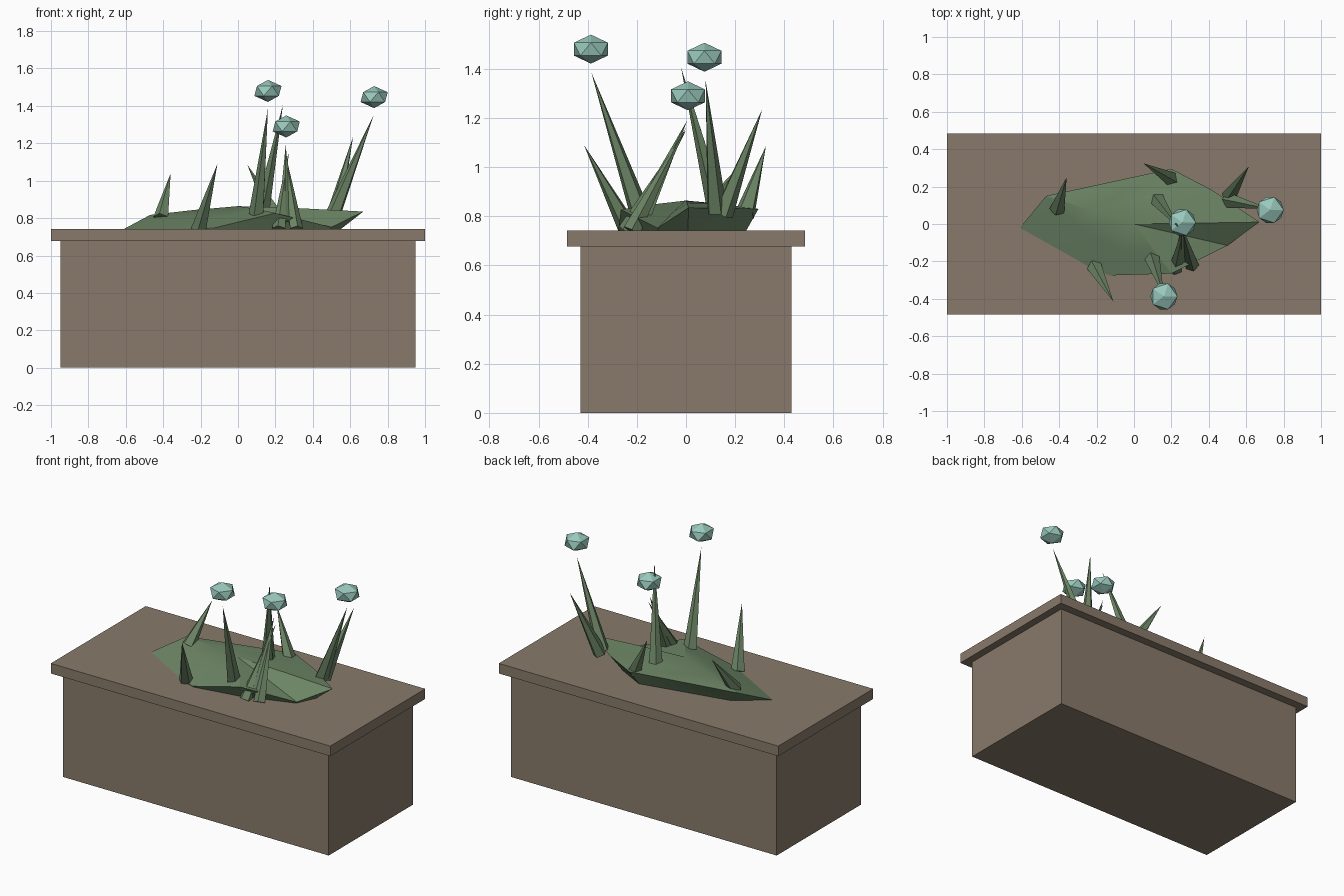
import bpy, bmesh, math
from mathutils import Vector, Matrix

cube = bpy.data.objects.get("Cube")
if cube:
    bpy.data.objects.remove(cube, do_unlink=True)


def material(name, rgb):
    mat = bpy.data.materials.new(name)
    mat.use_nodes = True
    mat.diffuse_color = (*rgb, 1)
    mat.node_tree.nodes["Principled BSDF"].inputs["Base Color"].default_value = (*rgb, 1)
    return mat


BROWN = material("warm brown", (0.25, 0.195, 0.145))
GREEN = material("leaf green", (0.15, 0.235, 0.13))
TEAL = material("pale teal", (0.32, 0.58, 0.5))


def finish(name, bm, mat):
    bmesh.ops.recalc_face_normals(bm, faces=bm.faces[:])
    mesh = bpy.data.meshes.new(name)
    bm.to_mesh(mesh)
    bm.free()
    mesh.materials.append(mat)
    obj = bpy.data.objects.new(name, mesh)
    bpy.context.collection.objects.link(obj)
    return obj


def box(name, half_x, half_y, low, high, mat):
    bm = bmesh.new()
    bmesh.ops.create_cube(bm, size=1, matrix=Matrix.Translation((0, 0, (low + high) / 2))
                          @ Matrix.Diagonal((2 * half_x, 2 * half_y, high - low, 1)))
    return finish(name, bm, mat)


def spike(name, base, tip, radius=0.043):
    base, tip = Vector(base), Vector(tip)
    axis = tip - base
    bm = bmesh.new()
    place = Matrix.Translation((base + tip) / 2) @ axis.to_track_quat("Z", "Y").to_matrix().to_4x4()
    bmesh.ops.create_cone(bm, cap_ends=True, segments=5, radius1=radius, radius2=0,
                          depth=axis.length, matrix=place)
    return finish(name, bm, GREEN)


def bud(name, centre):
    bm = bmesh.new()
    bmesh.ops.create_icosphere(bm, subdivisions=1, radius=1, matrix=Matrix.Translation(centre)
                               @ Matrix.Diagonal((0.081, 0.081, 0.059, 1)))
    return finish(name, bm, TEAL)


# Planter trough and its overhanging lid
TOP = 0.742
box("planter_body", 0.95, 0.43, 0, 0.68, BROWN)
box("planter_lid", 1.0, 0.485, 0.677, TOP, BROWN)

# Leafy mound: uneven rim, shallow dome above, tucked-in underside
rim = [(-0.61, -0.02, 0), (-0.47, 0.15, 0.075), (0.2, 0.295, 0.088), (0.42, 0.18, 0.09),
       (0.67, 0.01, 0.093), (0.5, -0.115, 0.01), (0.2, -0.265, 0.085), (-0.13, -0.275, 0.005),
       (-0.22, -0.24, 0)]
bm = bmesh.new()
peak = bm.verts.new((0, 0, TOP + 0.122))
outer = [bm.verts.new((x, y, TOP + h)) for x, y, h in rim]
middle = [bm.verts.new((x * 0.5, y * 0.5, TOP + 0.064 + h * 0.5)) for x, y, h in rim]
under = [bm.verts.new((x * (1 - 2 * h), y * (1 - 2 * h), TOP - 0.004)) for x, y, h in rim]
for i in range(len(rim)):
    j = (i + 1) % len(rim)
    bm.faces.new((peak, middle[i], middle[j]))
    bm.faces.new((middle[i], outer[i], outer[j], middle[j]))
    bm.faces.new((outer[i], under[i], under[j], outer[j]))
bm.faces.new(under)
mound = finish("leaf_mound", bm, GREEN)
bpy.context.view_layer.objects.active = mound
mound.select_set(True)
bpy.ops.object.shade_smooth_by_angle(angle=math.radians(25))

# Pointed leaves and stems
spike("left_leaf", (0.2, 0.24, 0.81), (0.05, 0.325, 1.085))
spike("rear_leaf", (-0.41, 0.08, 0.8), (-0.36, 0.25, 1.04))
spike("front_leaf", (-0.21, -0.23, 0.74), (-0.11, -0.415, 1.09))
spike("front_stem", (0.1, -0.19, 0.82), (0.16, -0.385, 1.385))
spike("tall_leaf", (0.125, 0.13, 0.82), (0.24, -0.02, 1.405))
spike("centre_stem", (0.255, -0.19, 0.77), (0.255, 0.005, 1.19))
spike("centre_leaf_a", (0.31, -0.22, 0.74), (0.25, 0, 1.16), 0.038)
spike("centre_leaf_b", (0.22, -0.24, 0.74), (0.27, 0, 1.15), 0.038)
spike("side_stem", (0.51, 0.125, 0.82), (0.725, 0.08, 1.35))
spike("side_leaf", (0.51, 0.15, 0.81), (0.615, 0.31, 1.235))

# Floating flower buds above the stems
bud("front_bud", (0.16, -0.387, 1.48))
bud("centre_bud", (0.258, 0.008, 1.29))
bud("side_bud", (0.728, 0.075, 1.447))
